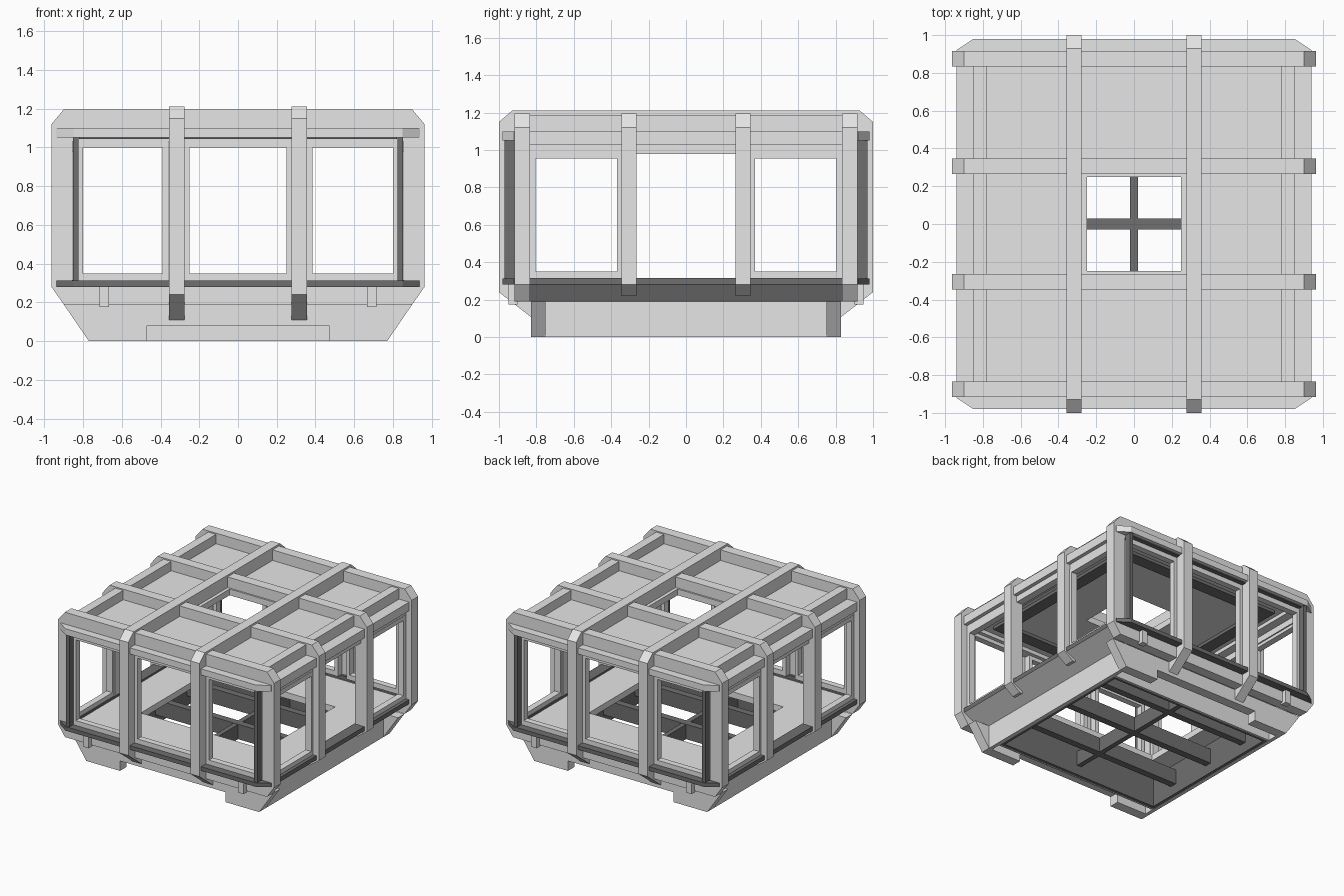
import bpy, bmesh

cube = bpy.data.objects.get("Cube")
if cube:
    bpy.data.objects.remove(cube)


def material(name, v):
    m = bpy.data.materials.new(name)
    m.use_nodes = True
    m.diffuse_color = (v, v, v, 1)
    m.node_tree.nodes["Principled BSDF"].inputs["Base Color"].default_value = (v, v, v, 1)
    return m


LIGHT = material("light grey", 0.79)
DARK = material("dark grey", 0.16)


def finish(name, bm, mat):
    bmesh.ops.recalc_face_normals(bm, faces=bm.faces[:])
    me = bpy.data.meshes.new(name)
    bm.to_mesh(me)
    bm.free()
    me.materials.append(mat)
    ob = bpy.data.objects.new(name, me)
    bpy.context.collection.objects.link(ob)
    return ob


def prism(name, pts, axis, a, b, mat=LIGHT):
    """Extrude a 2D outline along an axis from a to b."""
    put = {"x": lambda p, t: (t, p[0], p[1]),
           "y": lambda p, t: (p[0], t, p[1]),
           "z": lambda p, t: (p[0], p[1], t)}[axis]
    bm = bmesh.new()
    lo = [bm.verts.new(put(p, a)) for p in pts]
    hi = [bm.verts.new(put(p, b)) for p in pts]
    bm.faces.new(lo)
    bm.faces.new(hi)
    n = len(pts)
    for i in range(n):
        j = (i + 1) % n
        bm.faces.new((lo[i], lo[j], hi[j], hi[i]))
    return finish(name, bm, mat)


def box(name, x, y, z, mat=LIGHT):
    return prism(name, [(x[0], y[0]), (x[1], y[0]), (x[1], y[1]), (x[0], y[1])], "z", *z, mat)


def ring(name, outer, inner, axis, a, b, mat=LIGHT):
    """Rectangular frame; outer and inner are (u0, u1, v0, v1)."""
    put = {"x": lambda u, v, t: (t, u, v),
           "y": lambda u, v, t: (u, t, v),
           "z": lambda u, v, t: (u, v, t)}[axis]
    bm = bmesh.new()
    loops = []
    for (u0, u1, v0, v1), t in ((outer, a), (outer, b), (inner, b), (inner, a)):
        loops.append([bm.verts.new(put(u, v, t))
                      for u, v in ((u0, v0), (u1, v0), (u1, v1), (u0, v1))])
    for k in range(4):
        p, q = loops[k], loops[(k + 1) % 4]
        for i in range(4):
            j = (i + 1) % 4
            bm.faces.new((p[i], p[j], q[j], q[i]))
    return finish(name, bm, mat)


def flat(x, y):
    return (-x, x, -y, y)


def arch(half_out, half_in):
    """Mirror a half profile into a full hoop outline."""
    flip = lambda ps: [(-u, v) for u, v in ps]
    return half_out + flip(half_out[::-1]) + flip(half_in) + half_in[::-1]


# hoops across the width; the end pair reaches lower
for i, (y, foot) in enumerate(((-.875, (.9, .19)), (-.305, (.88, .22)),
                               (.305, (.88, .22)), (.875, (.9, .19)))):
    cross = arch([foot, (.963, .28), (.963, 1.12), (.9, 1.195)],
                 [(.855, foot[1]), (.855, 1.06), (.82, 1.09)])
    prism(f"cross_rib_{i}", cross, "y", y - .041, y + .041)

# hoops along the length
along = arch([(.82, .1), (1, .24), (1, 1.15), (.93, 1.21)],
             [(.82, .2), (.92, .28), (.92, 1.08), (.9, 1.11)])
for s in (-1, 1):
    prism(f"long_rib_{s}", along, "x", s * .317 - .04, s * .317 + .04)

# roof with hatch, and the floor with its opening
ring("roof", flat(.8, .9), flat(.25, .25), "z", 1.06, 1.11)
ring("ceiling_trim", flat(.72, .76), flat(.62, .66), "z", 1.035, 1.06, DARK)
ring("floor", flat(.86, .86), flat(.55, .45), "z", .25, .3)

# front and back
for s, end in ((-1, "front"), (1, "back")):
    def yy(a, b):
        return sorted((s * a, s * b))

    box(f"{end}_header", (-.9, .9), yy(.84, .915), (1.03, 1.1))
    ledge = [(-.94, s * .9), (-.94, s * .92), (-.85, s * .98),
             (.85, s * .98), (.94, s * .92), (.94, s * .9)]
    prism(f"{end}_top_rail", ledge, "z", 1.05, 1.1)
    box(f"{end}_rail_seal", (-.82, .82), yy(.915, .95), (1.043, 1.05), DARK)
    prism(f"{end}_sill", ledge, "z", .28, .312, DARK)
    for i, (a, b) in enumerate(((-.8, -.39), (-.25, .25), (.385, .8))):
        ring(f"{end}_window_frame_{i}", (a - .03, b + .03, .31, 1.04), (a, b, .35, 1),
             "y", *yy(.87, .92))
    for t in (-1, 1):
        c = t * .837
        box(f"{end}_corner_post_{t}", (c - .014, c + .014), yy(.915, .97), (.3, 1.05), DARK)
        box(f"{end}_bracket_{t}", (t * .69 - .025, t * .69 + .025), yy(.9, .95), (.175, .28))
    apron = [(-.9, .19), (.9, .19), (.963, .28), (-.963, .28)]
    prism(f"{end}_apron", apron, "y", *yy(.834, .916))
    # skid plate, notched between its two feet
    foot = [(.9, .19), (.77, 0), (.47, 0), (.47, .08)]
    plate = foot + [(-u, v) for u, v in foot[::-1]]
    prism(f"{end}_skid_plate", plate, "y", *yy(.75, .83))
    box(f"{end}_inner_wall", (-.74, .74), yy(.655, .67), (0, .25))

# left and right sides
for s, side in ((-1, "right"), (1, "left")):
    def xx(a, b):
        return sorted((s * a, s * b))

    box(f"{side}_roof_beam", xx(.78, .85), (-.84, .84), (1.03, 1.185))
    box(f"{side}_header", xx(.85, .94), (-.84, .84), (1.03, 1.1))
    box(f"{side}_lower_header", xx(.85, .91), (-.84, .84), (.98, 1.03))
    box(f"{side}_sill", xx(.85, .94), (-.84, .84), (.28, .315), DARK)
    for t in (-1, 1):
        a, b = sorted((t * .37, t * .805))
        ring(f"{side}_window_frame_{t}", (a - .03, b + .03, .31, .99), (a, b, .35, .955),
             "x", *xx(.86, .912))
    skirt = [(s * u, v) for u, v in
             ((.94, .28), (.77, .19), (.77, 0), (.74, 0), (.74, .28))]
    prism(f"{side}_skirt", skirt, "y", -.76, .76)
    slope = [(s * u, v) for u, v in ((.94, .28), (.77, .19), (.77, .28))]
    for t in (-1, 1):
        prism(f"{side}_skirt_end_{t}", slope, "y", *sorted((t * .76, t * .835)))

# underfloor frame and beams
ring("underframe", flat(.741, .656), flat(.715, .63), "z", .001, .25, DARK)
for i, y in enumerate((-.4, 0, .4)):
    box(f"floor_beam_{i}", (-.72, .72), (y - .028, y + .028), (.08, .2), DARK)
box("floor_spine", (-.02, .02), (-.64, .64), (.08, .198), DARK)
